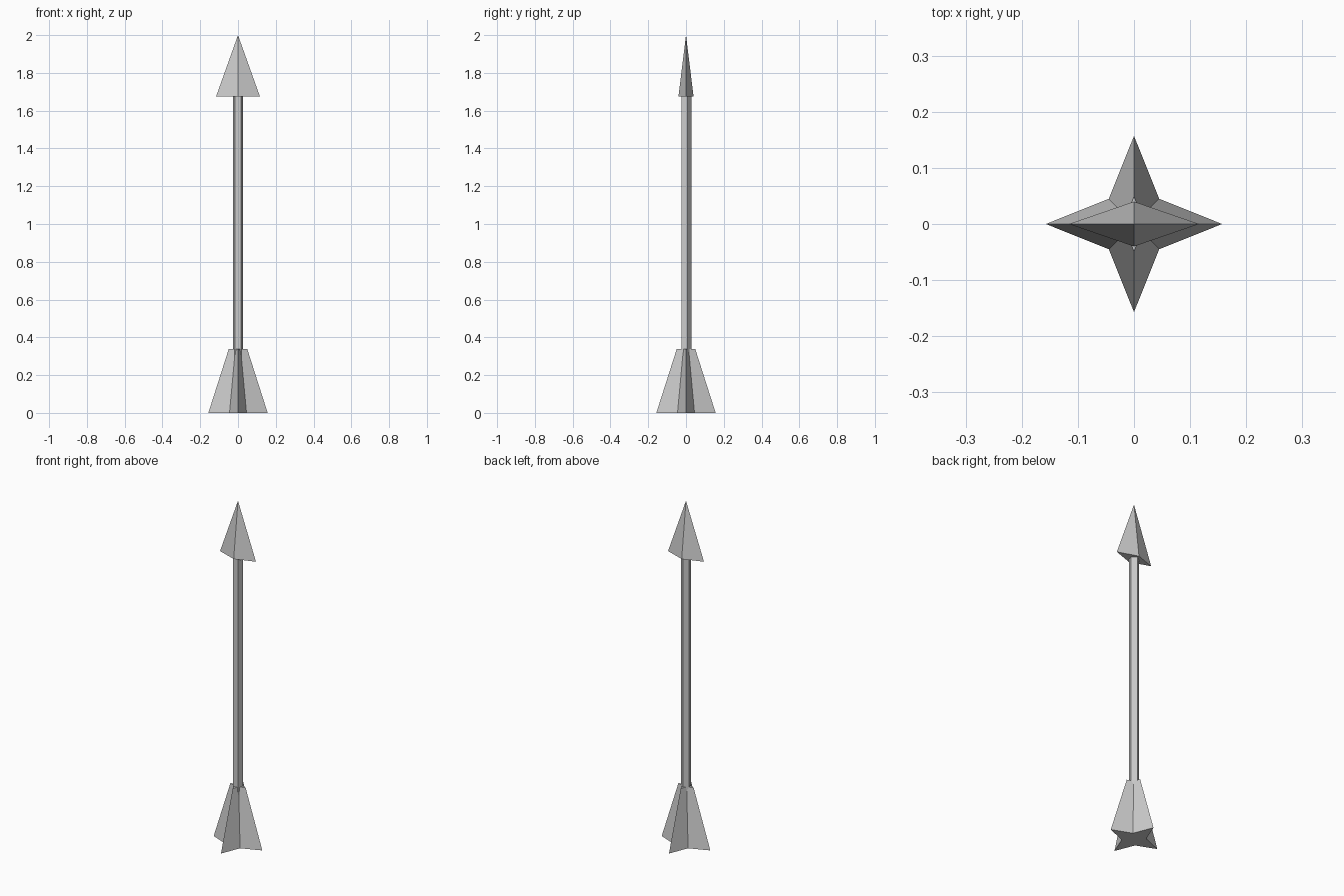
import bpy, bmesh
from math import sin, cos, pi

if "Cube" in bpy.data.objects:
    bpy.data.objects.remove(bpy.data.objects["Cube"])


def loft(name, rings, apex=None):
    """Closed flat-faced solid through matching rings, optionally ending in a point."""
    bm = bmesh.new()
    loops = [[bm.verts.new(p) for p in ring] for ring in rings]
    n = len(loops[0])
    bm.faces.new(loops[0][::-1])
    for a, b in zip(loops, loops[1:]):
        for i in range(n):
            j = (i + 1) % n
            bm.faces.new((a[i], a[j], b[j], b[i]))
    if apex:
        tip = bm.verts.new(apex)
        for i in range(n):
            bm.faces.new((loops[-1][i], loops[-1][(i + 1) % n], tip))
    else:
        bm.faces.new(loops[-1])
    bmesh.ops.recalc_face_normals(bm, faces=bm.faces)
    mesh = bpy.data.meshes.new(name)
    bm.to_mesh(mesh)
    bm.free()
    obj = bpy.data.objects.new(name, mesh)
    bpy.context.collection.objects.link(obj)
    return obj


def ring(radii, z, start=0.0):
    """Polygon with one radius per corner."""
    n = len(radii)
    return [(r * cos(start + 2 * pi * i / n), r * sin(start + 2 * pi * i / n), z)
            for i, r in enumerate(radii)]


# Four-pointed fletching, tapering upward
loft("fletching", [ring([0.157, 0.0636] * 4, 0.0),
                   ring([0.049, 0.0200] * 4, 0.338)])

# Five-sided shaft with a corner toward the back
loft("shaft", [ring([0.028] * 5, z, pi / 2) for z in (0.05, 1.68)])

# Flat diamond arrowhead
loft("arrowhead", [ring([0.116, 0.040] * 2, 1.675)], apex=(0, 0, 2.0))
